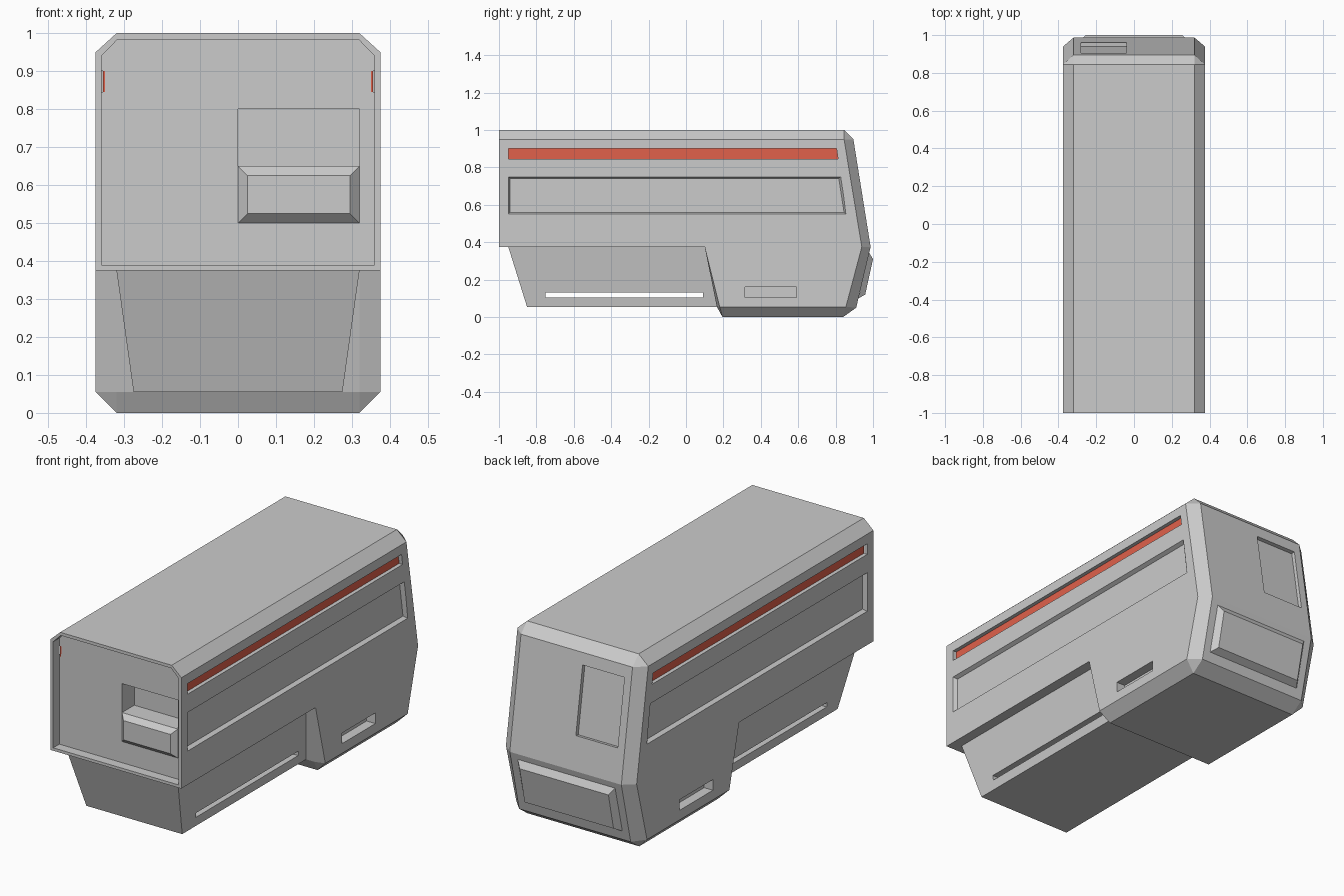
import bpy, bmesh

if "Cube" in bpy.data.objects:
    bpy.data.objects.remove(bpy.data.objects["Cube"])


def make(name, verts, faces, color=None):
    bm = bmesh.new()
    vs = [bm.verts.new(v) for v in verts]
    for f in faces:
        bm.faces.new([vs[i] for i in f])
    bmesh.ops.recalc_face_normals(bm, faces=bm.faces)
    bmesh.ops.dissolve_limit(bm, angle_limit=0.002, verts=bm.verts, edges=bm.edges)
    me = bpy.data.meshes.new(name)
    bm.to_mesh(me)
    bm.free()
    ob = bpy.data.objects.new(name, me)
    bpy.context.collection.objects.link(ob)
    if color:
        mat = bpy.data.materials.new(name)
        mat.diffuse_color = color
        mat.use_nodes = True
        mat.node_tree.nodes["Principled BSDF"].inputs["Base Color"].default_value = mat.diffuse_color
        me.materials.append(mat)
    return ob


def loft(name, a, b, color=None):
    """Closed solid between two loops with the same point count."""
    n = len(a)
    faces = [list(range(n)), list(range(n, 2 * n))]
    faces += [[i, (i + 1) % n, n + (i + 1) % n, n + i] for i in range(n)]
    return make(name, a + b, faces, color)


def grow(loop, d):
    """Push the corners of a four-sided 2D loop outward."""
    cu = sum(p[0] for p in loop) / len(loop)
    cv = sum(p[1] for p in loop) / len(loop)
    return [(u + (d if u > cu else -d), v + (d if v > cv else -d)) for u, v in loop]


def rect(u0, u1, v0, v1):
    return [(u0, v0), (u1, v0), (u1, v1), (u0, v1)]


def at_x(loop, x):
    return [(x, u, v) for u, v in loop]


def at_y(loop, y):
    return [(u, y, v) for u, v in loop]


def at_z(loop, z):
    return [(u, v, z) for u, v in loop]


def cut(target, cutter):
    cutter.hide_render = True
    mod = target.modifiers.new("cut", 'BOOLEAN')
    mod.operation = 'DIFFERENCE'
    mod.solver = 'EXACT'
    mod.object = cutter
    bpy.context.view_layer.objects.active = target
    bpy.ops.object.modifier_apply(modifier=mod.name)
    bpy.data.objects.remove(cutter)


# Main body: centre profile and narrower side profile, joined by chamfers
core = [(-1, 1), (.845, 1), (.895, .95), (.987, .375), (.91, .05), (.84, 0),
        (.195, 0), (.165, .055), (.10, .375), (-1, .375)]
side = [(-1, .95), (.845, .95), (.94, .375), (.855, .055), (.18, .055), (.10, .375), (-1, .375)]
link = [0, 1, 1, 2, 3, 3, 4, 4, 5, 6]
n, m = len(core), len(side)
verts = at_x(core, -.32) + at_x(core, .32) + at_x(side, -.375) + at_x(side, .375)
faces = [[i, (i + 1) % n, n + (i + 1) % n, n + i] for i in range(n)]
for o, s in ((0, 2 * n), (n, 2 * n + m)):
    faces.append([s + k for k in range(m)])
    for i in range(n):
        j = (i + 1) % n
        f = [o + i, o + j, s + link[j], s + link[i]]
        faces.append(list(dict.fromkeys(f)))
body = make("body", verts, faces)

# Front recess and the opening above the front box
pocket = [(-.36, .39), (.36, .39), (.36, .94), (.317, .984), (-.317, .984), (-.36, .94)]
cut(body, loft("front_cutter", at_y(pocket, -1.1), at_y(pocket, -.95)))
opening = rect(0, .32, .65, .8)
cut(body, loft("opening_cutter", at_y(opening, -1.05), at_y(opening, -.85)))
box = rect(0, .32, .5, .65)
loft("front_box", at_y(box, -.95), at_y(grow(box, -.025), -.975))

# Side recesses and red strips, both sides
panel = [(-.95, .55), (.855, .55), (.827, .75), (-.95, .75)]
strip = [(-.95, .845), (.813, .845), (.805, .9), (-.95, .9)]
slot = rect(.315, .59, .105, .16)
for s, label in ((1, "right"), (-1, "left")):
    cut(body, loft("panel_cutter", at_x(grow(panel, -.01), s * .355), at_x(grow(panel, .01), s * .395)))
    cut(body, loft("strip_cutter", at_x(strip, s * .35), at_x(strip, s * .40)))
    cut(body, loft("slot_cutter", at_x(slot, s * .325), at_x(slot, s * .42)))
    loft("red_strip_" + label, at_x(strip, s * .347), at_x(strip, s * .355), (.75, .12, .07, 1))


# Shallow window recess in the sloping back face
def back_loop(off):
    return [(x, .895 + (.95 - z) * .16 + off * .987, z + off * .158)
            for x, z in rect(-.28, -.04, .545, .89)]


cut(body, loft("window_cutter", back_loop(.04), back_loop(-.02)))

# Bevelled block low on the back
loft("back_block",
     [(-.28, .922, .10), (.28, .922, .10), (.28, .979, .345), (-.28, .979, .345)],
     [(-.255, .958, .12), (.255, .958, .12), (.255, 1, .31), (-.255, 1, .31)])

# Tapered underside skirt with a slit right through it
skirt = loft("skirt", at_z(rect(-.32, .32, -.95, .12), .375),
             at_z(rect(-.275, .275, -.85, .19), .055))
slit = rect(-.75, .09, .105, .13)
cut(skirt, loft("slit_cutter", at_x(slit, -.5), at_x(slit, .5)))
